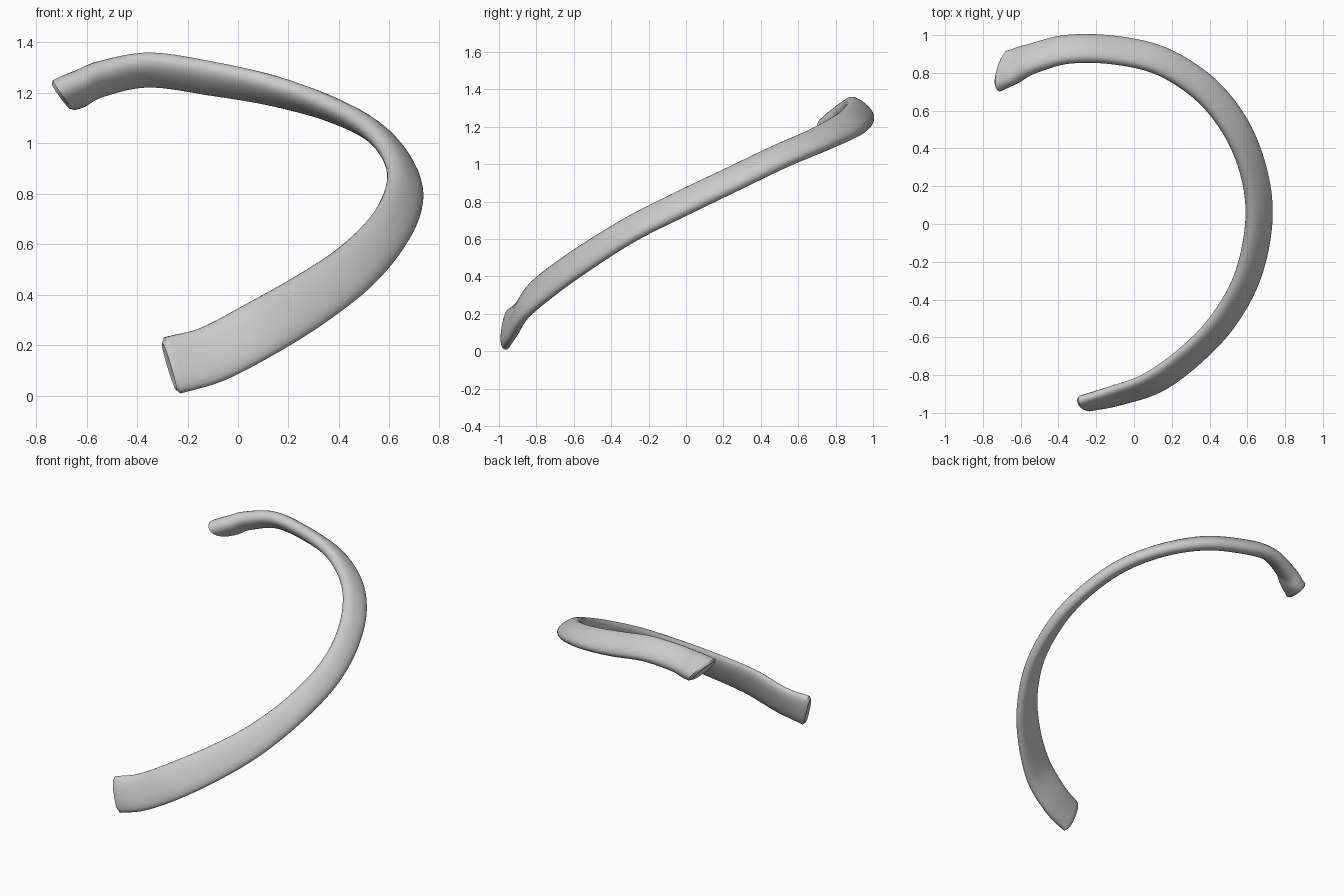
import bpy, bmesh, math
from mathutils import Vector

if "Cube" in bpy.data.objects:
    bpy.data.objects.remove(bpy.data.objects["Cube"])

SIDES, STEPS = 24, 8
PLANE_UP = Vector((0, -0.45, 0.89)).normalized()

# Sections from the front end to the back end: x, y, z, width, thickness, inward lean
SECTIONS = [
    (-.26, -.95, .12, .235, .075, .8), (-.10, -.91, .165, .235, .075, 1.05),
    (.10, -.84, .27, .235, .075, 1.2), (.30, -.695, .39, .22, .075, 1.2),
    (.47, -.515, .515, .2, .08, 1.2), (.60, -.28, .66, .18, .085, 1.2),
    (.66, 0, .80, .172, .09, 1.1), (.64, .25, .92, .165, .088, 1),
    (.545, .5, 1.04, .165, .088, 1), (.38, .71, 1.13, .165, .088, .85),
    (.15, .86, 1.205, .17, .09, .6), (-.10, .92, 1.255, .175, .09, .45),
    (-.35, .925, 1.29, .175, .095, .45), (-.54, .875, 1.255, .18, .105, .45),
    (-.63, .835, 1.215, .2, .115, .5), (-.69, .81, 1.19, .205, .115, .6),
]


def spline(values, steps):
    """Smooth samples through every section."""
    pts = [Vector(v) for v in values]
    pts = [2 * pts[0] - pts[1]] + pts + [2 * pts[-1] - pts[-2]]
    out = []
    for a, b, c, d in zip(pts, pts[1:], pts[2:], pts[3:]):
        for i in range(steps):
            t = i / steps
            out.append(b + (c - a) * (t / 2) + (2 * a - 5 * b + 4 * c - d) * (t * t / 2)
                       + (3 * b - a - 3 * c + d) * (t ** 3 / 2))
    return out + [pts[-2]]


def ring(bm, sample, tangent, skew, scale=1, shift=0):
    """One flattened, slightly squared oval across the path."""
    centre = Vector(sample[:3]) + tangent * shift
    up = (PLANE_UP - tangent * PLANE_UP.dot(tangent)).normalized()
    inward = up.cross(tangent).normalized()
    wide = (up + inward * sample[5]).normalized()
    thin = wide.cross(tangent).normalized()
    verts = []
    for i in range(SIDES):
        a = 2 * math.pi * i / SIDES
        c, s = math.cos(a), math.sin(a)
        u = math.copysign(abs(c) ** .85, c) * sample[3] / 2 * scale
        v = math.copysign(abs(s) ** .85, s) * sample[4] / 2 * scale
        verts.append(bm.verts.new(centre + (wide + tangent * skew) * u + thin * v))
    return verts


# Curved bone body, with the back end cut at a slant
samples = spline(SECTIONS, STEPS)
last = len(samples) - 1
bm = bmesh.new()
rings = []
for i, s in enumerate(samples):
    a, b = samples[max(i - 1, 0)], samples[min(i + 1, last)]
    t = (Vector(b[:3]) - Vector(a[:3])).normalized()
    skew = .5 * max(0, 1 - (last - i) / (2 * STEPS))
    if i == 0:
        rings.append(ring(bm, s, t, skew, .82, -.014))
    rings.append(ring(bm, s, t, skew))
    if i == last:
        rings.append(ring(bm, s, t, skew, .82, .014))
for r, q in zip(rings, rings[1:]):
    for i in range(SIDES):
        j = (i + 1) % SIDES
        bm.faces.new((r[i], r[j], q[j], q[i]))

# Shallow hollow at each cut end
for r in (rings[0], rings[-1]):
    cap = bm.faces.new(r)
    bmesh.ops.recalc_face_normals(bm, faces=bm.faces)
    bmesh.ops.inset_region(bm, faces=[cap], thickness=.015, depth=-.006)
bmesh.ops.recalc_face_normals(bm, faces=bm.faces)

mesh = bpy.data.meshes.new("curved_rib")
bm.to_mesh(mesh)
bm.free()
rib = bpy.data.objects.new("curved_rib", mesh)
bpy.context.collection.objects.link(rib)

# Plain grey
grey = bpy.data.materials.new("light_grey")
grey.use_nodes = True
colour = (.6, .6, .6, 1)
grey.diffuse_color = colour
grey.node_tree.nodes["Principled BSDF"].inputs["Base Color"].default_value = colour
mesh.materials.append(grey)

bpy.context.view_layer.objects.active = rib
rib.select_set(True)
bpy.ops.object.shade_smooth_by_angle(angle=math.radians(40))
